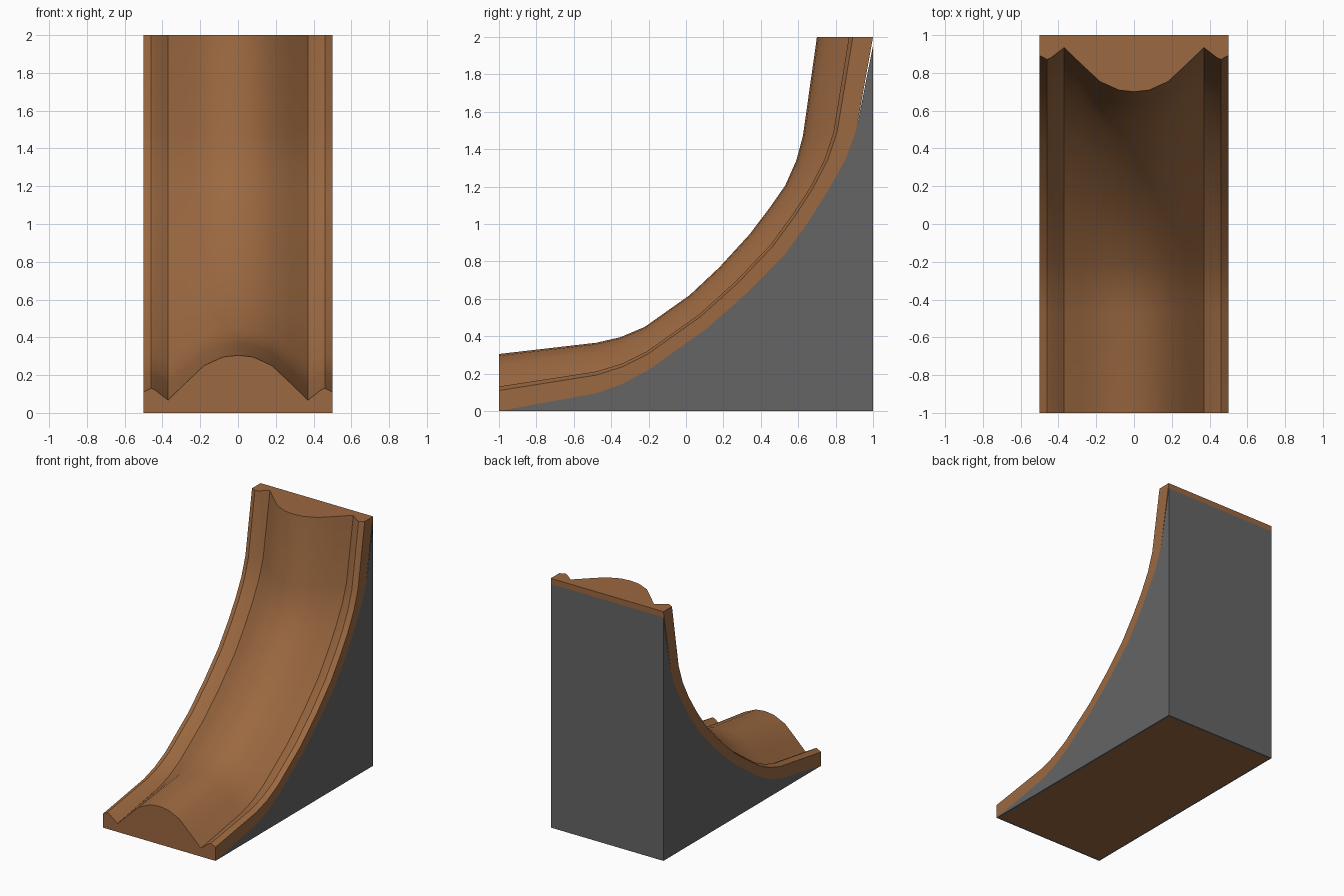
import bpy, bmesh
from mathutils import Vector

if "Cube" in bpy.data.objects:
    bpy.data.objects.remove(bpy.data.objects["Cube"])


def material(name, color):
    m = bpy.data.materials.new(name)
    m.diffuse_color = (*color, 1)
    m.use_nodes = True
    m.node_tree.nodes["Principled BSDF"].inputs["Base Color"].default_value = m.diffuse_color
    return m


brown = material("wood_brown", (0.33, 0.14, 0.052))
grey = material("dark_grey", (0.13, 0.13, 0.13))


def build(name, bm, mat, angle=0.6):
    bmesh.ops.remove_doubles(bm, verts=bm.verts, dist=1e-5)
    bmesh.ops.recalc_face_normals(bm, faces=bm.faces)
    me = bpy.data.meshes.new(name)
    bm.to_mesh(me)
    bm.free()
    me.materials.append(mat)
    ob = bpy.data.objects.new(name, me)
    bpy.context.collection.objects.link(ob)
    bpy.ops.object.select_all(action='DESELECT')
    ob.select_set(True)
    bpy.context.view_layer.objects.active = ob
    bpy.ops.object.shade_smooth_by_angle(angle=angle)
    return ob


def face(bm, pts):
    return bm.faces.new([bm.verts.new(p) for p in pts])


# Side curves (y, z): underside of the slide and the crest of its middle hump
base = [(-1, 0), (-0.48, 0.095), (-0.34, 0.145), (-0.20, 0.22), (0.11, 0.44),
        (0.33, 0.635), (0.53, 0.84), (0.66, 1.02), (0.76, 1.18), (0.85, 1.34),
        (0.91, 1.50), (1, 2)]
crest = [(-1, 0.305), (-0.48, 0.365), (-0.35, 0.395), (-0.22, 0.45), (0.02, 0.62),
         (0.18, 0.77), (0.34, 0.945), (0.45, 1.09), (0.53, 1.205), (0.59, 1.34),
         (0.625, 1.47), (0.70, 2)]

# Half cross-section (x, height as a fraction of the crest), mirrored
half = [(0.5, 0), (0.5, 0.36), (0.46, 0.43), (0.44, 0.40), (0.37, 0.22),
        (0.28, 0.51), (0.18, 0.82), (0.08, 0.97), (0, 1)]
section = half + [(-x, h) for x, h in reversed(half[:-1])]

# Slide: section swept between the two curves, with end caps and underside
bm = bmesh.new()
rings = []
for b, c in zip(base, crest):
    b, c = Vector(b), Vector(c)
    rings.append([bm.verts.new((x, *b.lerp(c, h))) for x, h in section])
for r, s in zip(rings, rings[1:]):
    for i in range(len(r)):
        j = (i + 1) % len(r)
        bm.faces.new((r[i], r[j], s[j], s[i]))
bm.faces.new(rings[0])
bm.faces.new(rings[-1])
build("slide", bm, brown)

# Brown strip closing the slide at the top of the back
bm = bmesh.new()
face(bm, [(-0.5, 1, 1.955), (0.5, 1, 1.955), (0.5, 1, 2), (-0.5, 1, 2)])
build("back_strip", bm, brown)

# Support: two side walls, back wall and a thin rim around the bottom
bm = bmesh.new()
for x in (-0.5, 0.5):
    face(bm, [(x, y, z) for y, z in base[:-1]] + [(x, 1, 1.955), (x, 1, 0)])
face(bm, [(-0.5, 1, 0), (0.5, 1, 0), (0.5, 1, 1.955), (-0.5, 1, 1.955)])
outer = [(-0.5, -1, 0), (0.5, -1, 0), (0.5, 1, 0), (-0.5, 1, 0)]
inner = [(x * 0.97, y * 0.985, 0) for x, y, z in outer]
for i in range(4):
    j = (i + 1) % 4
    face(bm, [outer[i], outer[j], inner[j], inner[i]])
build("support", bm, grey)

# Brown floor panel inside the rim, facing down
bm = bmesh.new()
face(bm, inner[::-1])
build("floor_panel", bm, brown)
